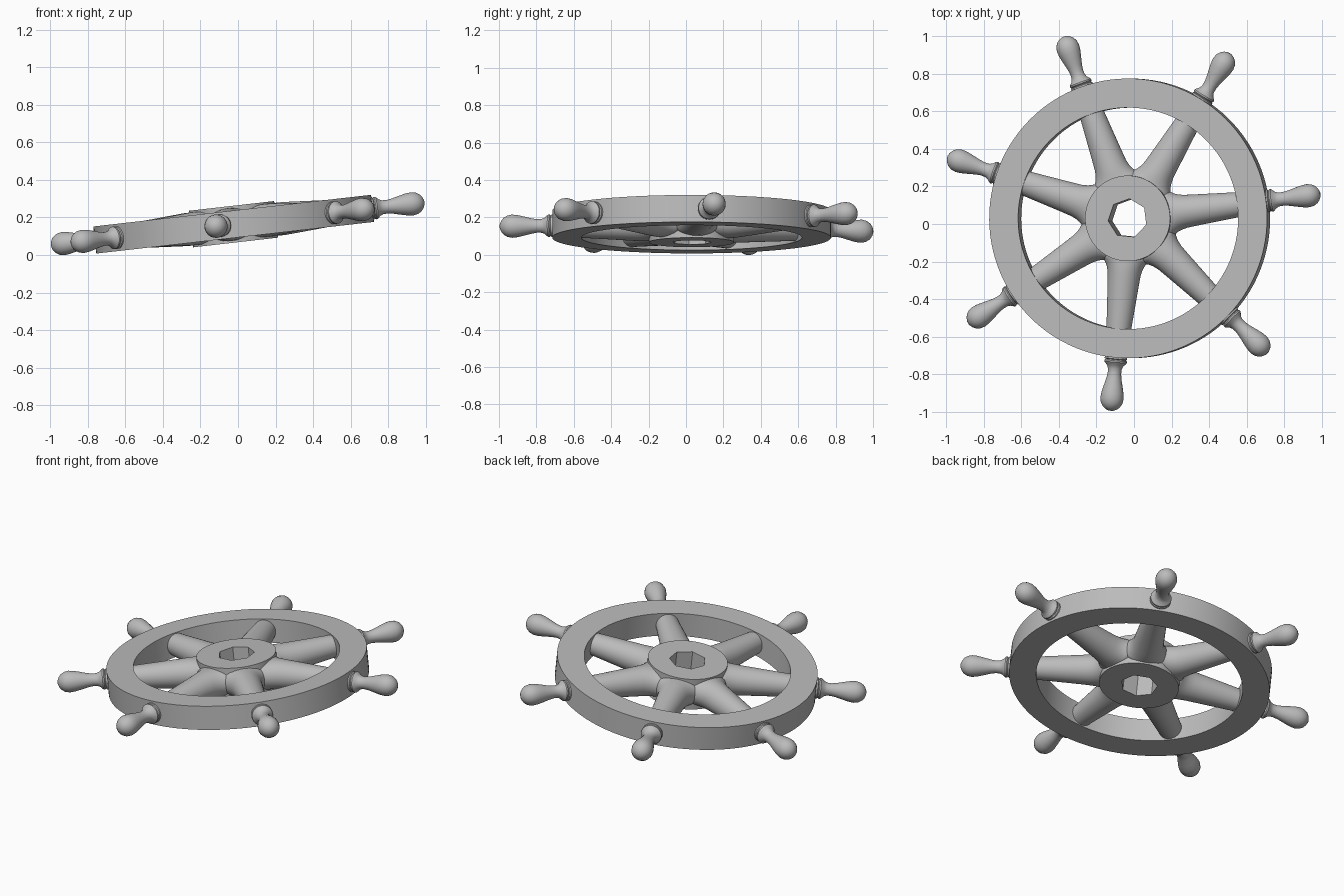
import bpy, bmesh
from math import sin, cos, pi, radians
from mathutils import Matrix

if "Cube" in bpy.data.objects:
    bpy.data.objects.remove(bpy.data.objects["Cube"])

COUNT = 7
STEP = 2 * pi / COUNT
TURN = radians(7.2)
PLACE = (Matrix.Translation((-0.023, 0.03, 0.164))
         @ Matrix.Rotation(radians(-6.5), 4, 'Y')
         @ Matrix.Rotation(TURN, 4, 'Z'))

grey = bpy.data.materials.new("light grey")
grey.use_nodes = True
colour = (0.5, 0.5, 0.5, 1)
grey.diffuse_color = colour
grey.node_tree.nodes["Principled BSDF"].inputs["Base Color"].default_value = colour


def make(name, rings, closed, spin=0):
    """Join rings of points into a tube, either looped or capped."""
    bm = bmesh.new()
    loops = [[bm.verts.new(p) for p in ring] for ring in rings]
    pairs = list(zip(loops, loops[1:]))
    if closed:
        pairs.append((loops[-1], loops[0]))
    for a, b in pairs:
        n = len(a)
        for i in range(n):
            j = (i + 1) % n
            bm.faces.new((a[i], a[j], b[j], b[i]))
    if not closed:
        bm.faces.new(loops[0])
        bm.faces.new(loops[-1])
    bmesh.ops.recalc_face_normals(bm, faces=bm.faces)
    mesh = bpy.data.meshes.new(name)
    bm.to_mesh(mesh)
    bm.free()
    mesh.materials.append(grey)
    ob = bpy.data.objects.new(name, mesh)
    bpy.context.collection.objects.link(ob)
    ob.matrix_world = PLACE @ Matrix.Rotation(spin, 4, 'Z')
    bpy.ops.object.select_all(action='DESELECT')
    ob.select_set(True)
    bpy.context.view_layer.objects.active = ob
    bpy.ops.object.shade_smooth_by_angle(angle=radians(32))
    return ob


def circle(radius, z, sides):
    return [(radius * cos(2 * pi * i / sides), radius * sin(2 * pi * i / sides), z)
            for i in range(sides)]


def heptagon(apothem, z, sides):
    """Seven-sided outline with a flat facing each spoke."""
    pts = []
    for i in range(sides):
        a = 2 * pi * i / sides
        off = (a + STEP / 2) % STEP - STEP / 2
        r = apothem / cos(off)
        pts.append((r * cos(a), r * sin(a), z))
    return pts


def ellipse(x, ry, rz, sides=40):
    return [(x, ry * cos(2 * pi * i / sides), rz * sin(2 * pi * i / sides))
            for i in range(sides)]


# Outer rim
half = 0.0725
make("rim", [circle(r, z, 112) for r, z in
             ((0.59, -half), (0.745, -half), (0.745, half), (0.59, half))], True)

# Hub: two flanges, a waist between them and a seven-sided bore
SIDES = 14 * COUNT
top, lip = 0.098, 0.058
hub = [circle(r, z, SIDES) for r, z in
       ((0.228, -top), (0.228, -lip), (0.205, -lip), (0.205, lip), (0.228, lip), (0.228, top))]
hub += [heptagon(0.095, top, SIDES), heptagon(0.095, -top, SIDES)]
make("hub", hub, True)

# Spokes flare sideways into each other at the hub
SPOKE = [(0.16, 0.13, 0.088), (0.215, 0.13, 0.088), (0.225, 0.12, 0.088),
         (0.234, 0.113, 0.088), (0.25, 0.103, 0.088), (0.27, 0.095, 0.088),
         (0.3, 0.088, 0.086), (0.36, 0.083, 0.082), (0.62, 0.064, 0.064)]

# Turned handles: collar, neck, swelling grip
HANDLE = [(0.72, 0.06), (0.752, 0.06), (0.756, 0.054), (0.762, 0.06), (0.77, 0.06),
          (0.778, 0.054), (0.788, 0.044), (0.805, 0.037), (0.83, 0.036), (0.86, 0.041),
          (0.9, 0.051), (0.935, 0.059), (0.965, 0.062), (0.99, 0.057),
          (1.01, 0.045), (1.022, 0.03), (1.03, 0.012)]

for k in range(COUNT):
    make(f"spoke_{k + 1}", [ellipse(*s) for s in SPOKE], False, k * STEP)
    make(f"handle_{k + 1}", [ellipse(x, r, r) for x, r in HANDLE], False, k * STEP)
